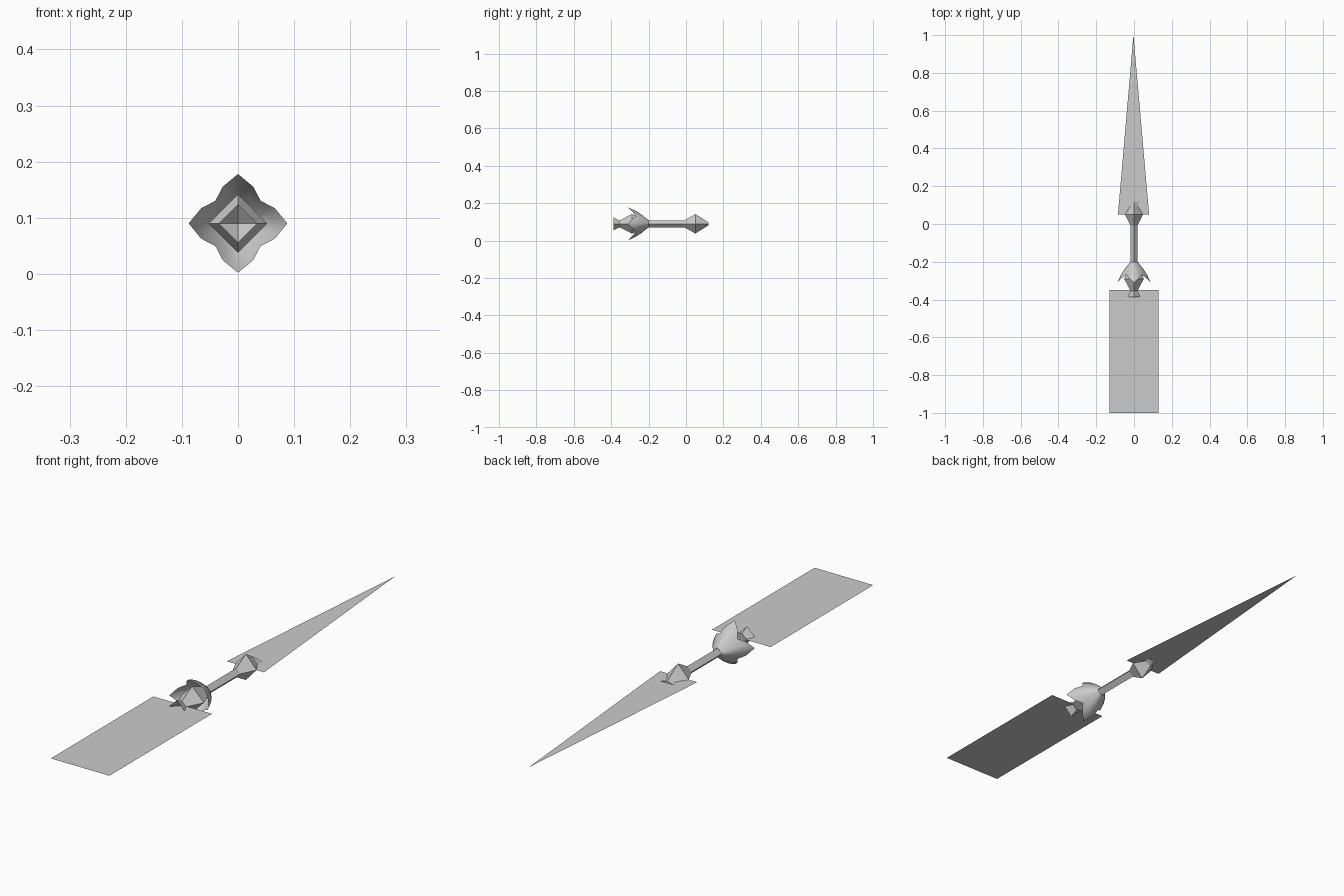
import bpy
import bmesh
import math

cube = bpy.data.objects.get("Cube")
if cube:
    bpy.data.objects.remove(cube, do_unlink=True)

AXIS_Z = 0.09  # height of the long axis

grey = bpy.data.materials.new("plain grey")
grey.use_nodes = True
grey.diffuse_color = (0.6, 0.6, 0.6, 1)
grey.node_tree.nodes["Principled BSDF"].inputs["Base Color"].default_value = (0.6, 0.6, 0.6, 1)


def finish(name, bm, fix_normals=True):
    """Turn a bmesh into a named grey object."""
    if fix_normals:
        bmesh.ops.recalc_face_normals(bm, faces=bm.faces)
    mesh = bpy.data.meshes.new(name)
    bm.to_mesh(mesh)
    bm.free()
    mesh.materials.append(grey)
    obj = bpy.data.objects.new(name, mesh)
    bpy.context.collection.objects.link(obj)
    return obj


def loft(name, sections):
    """Diamond sections (y, half width, half height); zero size closes to a point."""
    bm = bmesh.new()
    rings = []
    for y, rx, rz in sections:
        offsets = [(0, 0)] if rx == 0 else [(rx, 0), (0, rz), (-rx, 0), (0, -rz)]
        rings.append([bm.verts.new((x, y, AXIS_Z + z)) for x, z in offsets])
    for a, b in zip(rings, rings[1:]):
        for i in range(4):
            j = (i + 1) % 4
            if len(b) == 1:
                bm.faces.new((a[i], a[j], b[0]))
            else:
                bm.faces.new((a[i], a[j], b[j], b[i]))
    for ring in (rings[0], rings[-1]):
        if len(ring) == 4:
            bm.faces.new(ring)
    return finish(name, bm)


def sheet(name, outline):
    """Flat single face lying level on the axis, facing up."""
    bm = bmesh.new()
    bm.faces.new([bm.verts.new((x, y, AXIS_Z)) for x, y in outline])
    return finish(name, bm, False)


# Flat blades at both ends
sheet("front_panel", [(-0.13, -1), (0.13, -1), (0.13, -0.35), (-0.13, -0.35)])
sheet("rear_blade", [(-0.085, 0.05), (0.08, 0.05), (-0.003, 1)])

# Central shaft, bulb with a flared hollow socket, and flattened pommel
loft("shaft", [(-0.23, 0.018, 0.019), (0.0, 0.018, 0.019)])
loft("bulb", [(-0.2, 0.018, 0.018), (-0.29, 0.052, 0.052), (-0.355, 0.018, 0.018),
              (-0.387, 0.034, 0.034), (-0.36, 0, 0)])
loft("pommel", [(-0.01, 0.018, 0.018), (0.05, 0.047, 0.052),
                (0.098, 0.018, 0.022), (0.119, 0.03, 0.008)])

# Four-pointed crown guard: (y at points, radius at points, y between, radius between)
crown_rings = [(-0.2, 0.019, -0.2, 0.0135), (-0.235, 0.047, -0.228, 0.036),
               (-0.27, 0.07, -0.25, 0.049), (-0.31, 0.088, -0.268, 0.057)]
bm = bmesh.new()
rings = []
for yp, rp, yb, rb in crown_rings:
    ring = []
    for k in range(16):
        angle = k * math.tau / 16
        # blend from point to valley, sharpest at the point
        t = (0, 0.55, 1, 0.55)[k % 4]
        y, r = yp + (yb - yp) * t, rp + (rb - rp) * t
        ring.append(bm.verts.new((r * math.cos(angle), y, AXIS_Z + r * math.sin(angle))))
    rings.append(ring)
for a, b in zip(rings, rings[1:]):
    for k in range(16):
        n = (k + 1) % 16
        bm.faces.new((a[k], a[n], b[n], b[k]))
crown = finish("crown_guard", bm)
for poly in crown.data.polygons:
    poly.use_smooth = True
